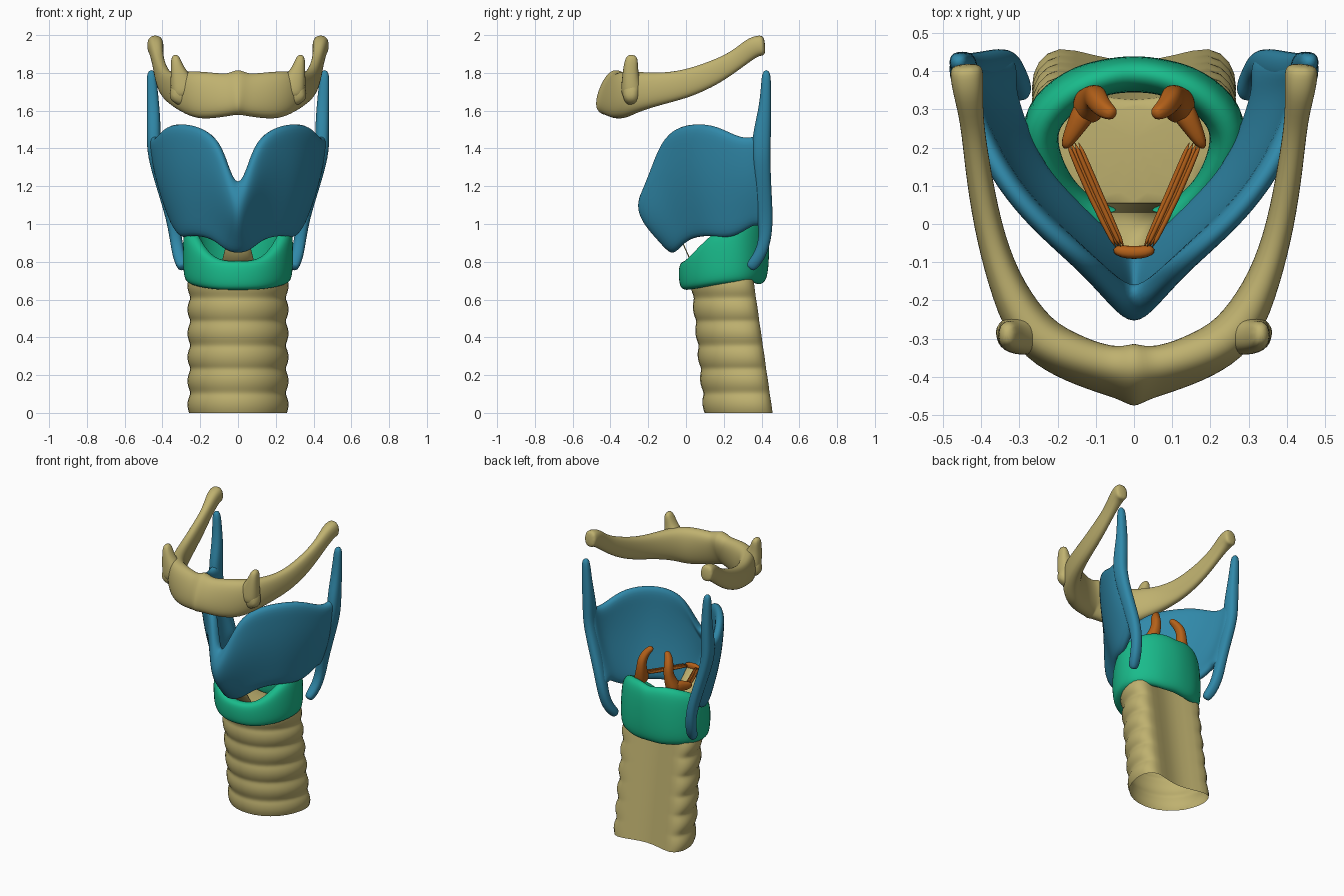
import bpy, bmesh
from math import sin, cos, pi
from mathutils import Vector, Matrix


def material(name, rgb):
    m = bpy.data.materials.new(name)
    m.diffuse_color = (*rgb, 1)
    return m


BONE = material("bone_tan", (0.52, 0.44, 0.16))
BLUE = material("cartilage_blue", (0.03, 0.25, 0.40))
GREEN = material("cartilage_green", (0.01, 0.50, 0.26))
ORANGE = material("ligament_orange", (0.46, 0.12, 0.01))


def finish(name, bm, mat, mirror=True, thick=0, subsurf=2):
    me = bpy.data.meshes.new(name)
    bm.to_mesh(me)
    bm.free()
    ob = bpy.data.objects.new(name, me)
    bpy.context.collection.objects.link(ob)
    me.materials.append(mat)
    for p in me.polygons:
        p.use_smooth = True
    if mirror:
        ob.modifiers.new("mirror", 'MIRROR').use_clip = True
    if thick:
        s = ob.modifiers.new("solid", 'SOLIDIFY')
        s.thickness = thick
        s.offset = -1
    if subsurf:
        s = ob.modifiers.new("subsurf", 'SUBSURF')
        s.levels = s.render_levels = subsurf
    return ob


def bridge(bm, rings):
    n = len(rings[0])
    for r, q in zip(rings, rings[1:]):
        for i in range(n):
            bm.faces.new((r[i], r[(i + 1) % n], q[(i + 1) % n], q[i]))


def loft(name, secs, mat, ref=(0, 0, 1), lean=0, n=10, power=0.8, subsurf=2):
    """Sections (x, y, z, half width, half height) swept along their centres, mirrored in x."""
    bm = bmesh.new()
    pts = [Vector(s[:3]) for s in secs]
    rings = []
    for i, s in enumerate(secs):
        d = pts[min(i + 1, len(pts) - 1)] - pts[max(i - 1, 0)]
        if s[0] == 0:
            d = Vector((d.x, 0, 0))
        d.normalize()
        side = d.cross(Vector(ref)).normalized()
        up = side.cross(d)
        rot = Matrix.Rotation(lean * max(0, 1 - i / 4), 3, d)
        ring = []
        for k in range(n):
            t = 2 * pi * k / n
            c, v = cos(t), sin(t)
            c = abs(c) ** power * (1 if c > 0 else -1)
            v = abs(v) ** power * (1 if v > 0 else -1)
            ring.append(bm.verts.new(pts[i] + rot @ (side * c * s[3] + up * v * s[4])))
        if s[0] == 0:
            for v in ring:
                v.co.x = 0
        rings.append(ring)
    bridge(bm, rings)
    for ring, s in ((rings[0], secs[0]), (rings[-1], secs[-1])):
        if s[0] != 0:
            bm.faces.new(ring)
    bmesh.ops.recalc_face_normals(bm, faces=bm.faces[:])
    return finish(name, bm, mat, subsurf=subsurf)


# Hyoid bone: body with a small front ridge, and greater horns
loft("hyoid_bone", [
    (0, -.397, 1.70, .075, .135), (.03, -.391, 1.687, .062, .12), (.1, -.376, 1.68, .06, .125),
    (.2, -.335, 1.68, .066, .135), (.28, -.275, 1.70, .065, .115), (.345, -.14, 1.715, .044, .088),
    (.385, 0, 1.74, .038, .078), (.41, .15, 1.80, .035, .068), (.425, .27, 1.87, .031, .052),
    (.435, .35, 1.935, .042, .058), (.438, .39, 1.945, .046, .058), (.44, .42, 1.947, .042, .053)],
    BONE, lean=-.4)
# Lesser horns and tubercles
loft("hyoid_lesser_horn", [
    (.27, -.28, 1.67, .09, .07), (.295, -.29, 1.745, .07, .055), (.322, -.295, 1.82, .036, .04),
    (.335, -.285, 1.9, .022, .035)], BONE, ref=(0, 1, 0))
loft("hyoid_tubercle", [
    (.25, -.28, 1.69, .05, .08), (.31, -.285, 1.70, .055, .075), (.36, -.30, 1.71, .035, .05)], BONE)

# Thyroid cartilage: each plate is a sheet between a top edge and a bottom edge
top = [(0, -.205, 1.19), (.06, -.175, 1.33), (.12, -.14, 1.45), (.21, -.07, 1.515), (.31, .025, 1.535),
       (.40, .15, 1.525), (.455, .28, 1.45), (.475, .38, 1.46), (.475, .43, 1.52)]
bottom = [(0, -.085, .83), (.07, -.065, .84), (.14, -.01, .905), (.21, .06, .925), (.27, .13, .925),
          (.315, .23, .91), (.345, .33, .965), (.35, .37, .99), (.345, .44, .96)]
bm = bmesh.new()
R = 6
cols = []
for i, (a, b) in enumerate(zip(bottom, top)):
    col = []
    for j in range(R + 1):
        t = j / R
        p = Vector(a).lerp(Vector(b), t)
        p.y -= (.11 * max(0, 1 - i / 3) + .012) * sin(pi * t ** 1.2)
        p.x += .022 * sin(pi * t) * (i > 2)
        col.append(bm.verts.new(p))
    cols.append(col)
for c, d in zip(cols, cols[1:]):
    for j in range(R):
        bm.faces.new((c[j], d[j], d[j + 1], c[j + 1]))
finish("thyroid_cartilage", bm, BLUE, thick=.058)

# Back border of the plates running into lower and upper horns
loft("thyroid_horns", [
    (.292, .335, .765, .022, .025), (.298, .355, .785, .033, .033), (.316, .395, .84, .034, .034),
    (.33, .422, .93, .034, .034), (.35, .418, 1.04, .034, .045), (.40, .408, 1.2, .034, .045),
    (.446, .398, 1.36, .036, .05), (.446, .400, 1.47, .04, .052), (.448, .418, 1.6, .036, .036),
    (.455, .424, 1.72, .03, .028), (.46, .425, 1.82, .024, .024)], BLUE, ref=(0, 1, 0))

# Cricoid cartilage: ring with a low front arch and tall back plate
loft("cricoid_cartilage", [
    (0, -.005, .727, .042, .078), (.11, .015, .728, .042, .08), (.2, .085, .765, .047, .105),
    (.248, .19, .82, .05, .145), (.247, .285, .85, .055, .17), (.155, .362, .875, .054, .195),
    (.07, .388, .872, .048, .2), (0, .394, .865, .05, .185)], GREEN, n=12, power=.7)

# Trachea: ringed tube with a hollowed flat back, leaning backward to the base
half = [(0, -.21), (.1, -.193), (.195, -.13), (.253, -.03), (.268, .07), (.25, .13),
        (.205, .17), (.1, .14), (0, .12)]
section = half + [(-x, y) for x, y in half[-2:0:-1]]
bm = bmesh.new()
rings = []
for k in range(45):
    z = .74 * k / 44
    bulge = .945 + .075 * abs(sin(pi * (z + .02) / .126)) ** .8
    ring = []
    for x, y in section:
        s = bulge if y < .14 and abs(x) > .15 or y < 0 else 1
        ring.append(bm.verts.new((x * s, .3 - .125 * z + y * s * (1 - .12 * z), z)))
    rings.append(ring)
bridge(bm, rings)
bm.faces.new(rings[-1])
finish("trachea", bm, BONE, mirror=False, subsurf=1)

# Elastic membrane from the vocal ligaments down to the cricoid arch
bm = bmesh.new()
bm.faces.new([bm.verts.new(p) for p in (
    (-.035, -.065, 1.0), (-.1, .05, .74), (.1, .05, .74), (.035, -.065, 1.0))])
finish("elastic_membrane", bm, BONE, mirror=False, thick=.006, subsurf=0)

# Arytenoid cartilages: leaning pyramids with a forward vocal process
loft("arytenoid", [
    (.125, .30, 1.02, .045, .05), (.115, .315, 1.07, .042, .048), (.102, .335, 1.13, .03, .033),
    (.10, .33, 1.19, .03, .033), (.08, .30, 1.24, .024, .025), (.05, .285, 1.265, .018, .018)],
    ORANGE, ref=(0, 1, 0))
loft("vocal_process", [
    (.115, .32, 1.055, .04, .045), (.15, .26, 1.045, .028, .035), (.185, .195, 1.035, .014, .022)],
    ORANGE)

# Vocal ligaments: a few thin strands on each side and their front anchor
for k in range(4):
    o = k * .01
    loft(f"vocal_ligament_{k + 1}", [
        (.02 + o * .7, -.075, 1.01 + .008 * (k % 2), .008, .01),
        (.09 + o, .08, 1.02, .008, .01),
        (.15 + o, .225, 1.035 + .008 * (k % 2), .008, .01)], ORANGE, n=6, subsurf=1)
loft("ligament_anchor", [
    (0, -.075, 1.01, .018, .024), (.03, -.073, 1.01, .018, .022), (.055, -.066, 1.01, .01, .014)],
    ORANGE, subsurf=1)
